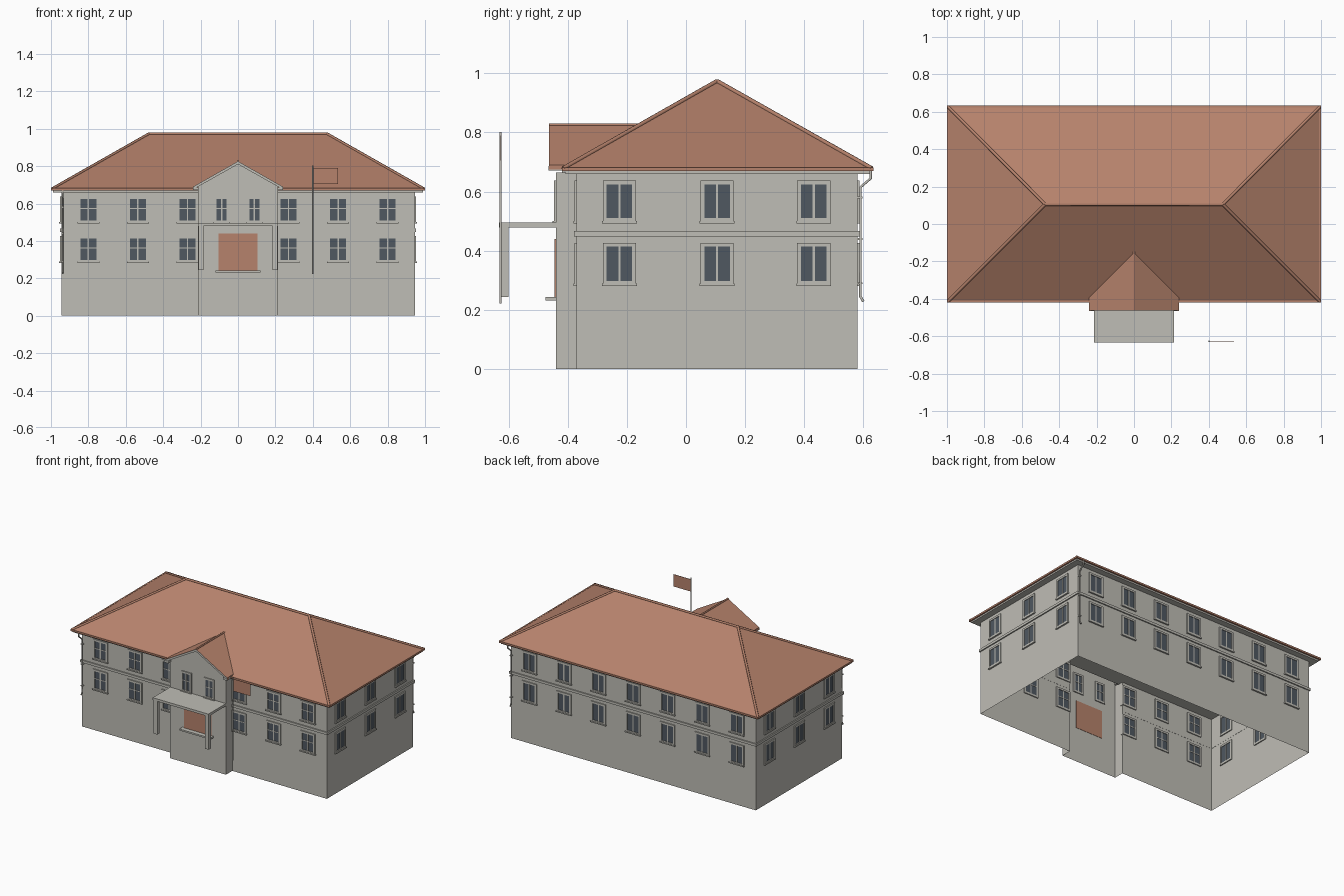
import bpy, bmesh, math
from mathutils import Vector, Matrix

if "Cube" in bpy.data.objects:
    bpy.data.objects.remove(bpy.data.objects["Cube"])


def material(name, rgb):
    m = bpy.data.materials.new(name)
    m.diffuse_color = (*rgb, 1)
    m.use_nodes = True
    m.node_tree.nodes["Principled BSDF"].inputs["Base Color"].default_value = m.diffuse_color
    return m


WALL = material("pale stone grey", (0.52, 0.51, 0.465))
ROOF = material("terracotta", (0.47, 0.225, 0.15))
GLASS = material("slate blue glass", (0.08, 0.098, 0.12))


def finish(name, bm, *mats, normals=True):
    if normals:
        bmesh.ops.recalc_face_normals(bm, faces=bm.faces)
    me = bpy.data.meshes.new(name)
    bm.to_mesh(me)
    bm.free()
    ob = bpy.data.objects.new(name, me)
    bpy.context.collection.objects.link(ob)
    for m in mats:
        me.materials.append(m)
    return ob


def add_box(bm, x, y, z, mat=0, mx=Matrix.Identity(4)):
    c = Vector((sum(x) / 2, sum(y) / 2, sum(z) / 2))
    s = Matrix.Diagonal((x[1] - x[0], y[1] - y[0], z[1] - z[0], 1))
    r = bmesh.ops.create_cube(bm, size=1, matrix=mx @ Matrix.Translation(c) @ s)
    for f in {f for v in r["verts"] for f in v.link_faces}:
        f.material_index = mat


def box(name, x, y, z, mat):
    bm = bmesh.new()
    add_box(bm, x, y, z)
    return finish(name, bm, mat)


def tube(name, pts, r, mat, res=1):
    cu = bpy.data.curves.new(name, 'CURVE')
    cu.dimensions = '3D'
    cu.bevel_depth, cu.bevel_resolution, cu.use_fill_caps = r, res, True
    sp = cu.splines.new('POLY')
    sp.points.add(len(pts) - 1)
    for p, q in zip(sp.points, pts):
        p.co = (*q, 1)
    cu.materials.append(mat)
    ob = bpy.data.objects.new(name, cu)
    bpy.context.collection.objects.link(ob)


# Main dimensions
X, YF, YB, PX, PY, TOP = 0.945, -0.37, 0.58, 0.215, -0.44, 0.665
MID = (YF + YB) / 2

# Open-bottomed walls, with the entrance bay as a bump in the footprint
bm = bmesh.new()
plan = [(-X, YF), (-PX, YF), (-PX, PY), (PX, PY), (PX, YF), (X, YF), (X, YB), (-X, YB)]
lo = [bm.verts.new((x, y, 0)) for x, y in plan]
hi = [bm.verts.new((x, y, TOP)) for x, y in plan]
for i in range(8):
    j = (i + 1) % 8
    bm.faces.new((lo[i], lo[j], hi[j], hi[i]))
# Gable wall above the bay
bm.faces.new((hi[2], hi[3], bm.verts.new((PX, PY, 0.69)), bm.verts.new((0, PY, 0.815)),
              bm.verts.new((-PX, PY, 0.69))))
finish("walls", bm, WALL, normals=False)

# String course around the walls, broken by the bay
bm = bmesh.new()
bz, e = (0.449, 0.466), 0.008
for s in (-1, 1):
    add_box(bm, sorted((s * PX, s * (X + e))), (YF - e, YF + 0.001), bz)
    add_box(bm, sorted((s * (X - 0.001), s * (X + e))), (YF - e, YB + e), bz)
add_box(bm, (-X - e, X + e), (YB - 0.001, YB + e), bz)
finish("string_course", bm, WALL)

# Eaves slab
box("eaves_slab", (-0.99, 0.99), (-0.408, 0.622), (0.66, 0.673), WALL)

# Hipped roof
ex, ey0, ey1, rz, rx = 0.995, -0.415, 0.628, 0.973, 0.475
bm = bmesh.new()
a, b, c, d = [bm.verts.new(p) for p in
              ((-ex, ey0, 0.678), (ex, ey0, 0.678), (ex, ey1, 0.678), (-ex, ey1, 0.678))]
r0, r1 = bm.verts.new((-rx, MID, rz)), bm.verts.new((rx, MID, rz))
for f in ((a, b, r1, r0), (b, c, r1), (c, d, r0, r1), (d, a, r0), (d, c, b, a)):
    bm.faces.new(f)
finish("main_roof", bm, ROOF)

# Ridge and hip caps, eave rim
tube("ridge_cap", [(-rx, MID, rz), (rx, MID, rz)], 0.008, ROOF)
for sx in (-1, 1):
    for y in (ey0, ey1):
        tube("hip_cap", [(sx * ex, y, 0.678), (sx * rx, MID, rz)], 0.008, ROOF)
bm = bmesh.new()
rim = (0.67, 0.682)
for y in (ey0, ey1):
    add_box(bm, (-1, 1), (y - 0.005, y + 0.006), rim)
for x in (-ex, ex):
    add_box(bm, (x - 0.005, x + 0.005), (ey0, ey1), rim)
finish("eave_rim", bm, ROOF)

# Gable roof over the bay, grey on its front edge and underside
bm = bmesh.new()
prof = [(-0.24, 0.69), (0, 0.826), (0.24, 0.69), (0.24, 0.675), (0, 0.81), (-0.24, 0.675)]
v0 = [bm.verts.new((x, -0.463, z)) for x, z in prof]
v1 = [bm.verts.new((x, -0.15, z)) for x, z in prof]
bm.faces.new(v0)
bm.faces.new(v1)
for i in range(6):
    j = (i + 1) % 6
    bm.faces.new((v0[i], v0[j], v1[j], v1[i]))
bmesh.ops.recalc_face_normals(bm, faces=bm.faces)
for f in bm.faces:
    f.material_index = int(f.normal.y < -0.9 or f.normal.z < -0.1)
finish("gable_roof", bm, ROOF, WALL)
tube("gable_ridge_cap", [(0, -0.463, 0.826), (0, -0.14, 0.826)], 0.006, ROOF)
for s in (-1, 1):
    box("gable_eave", sorted((s * 0.21, s * 0.24)), (-0.465, -0.41), (0.671, 0.686), WALL)


# Windows: frame bars, centre mullion, optional transom, sill, glass
def window(bm, mx, w, z0, z1, transom):
    t, dp, h = 0.013, (-0.007, 0.007), w / 2
    for s in (-1, 1):
        add_box(bm, sorted((s * h, s * (h - t))), dp, (z0, z1), 0, mx)
    add_box(bm, (-h, h), dp, (z0, z0 + t), 0, mx)
    add_box(bm, (-h, h), dp, (z1 - t, z1), 0, mx)
    add_box(bm, (-0.004, 0.004), (-0.005, 0.005), (z0, z1), 0, mx)
    if transom:
        zm = z0 + (z1 - z0) * 0.55
        add_box(bm, (-h, h), (-0.005, 0.005), (zm - 0.003, zm + 0.003), 0, mx)
    add_box(bm, (-h - 0.003, h + 0.003), (-0.011, 0), (z0 - 0.004, z0 + 0.004), 0, mx)
    add_box(bm, (-h + t, h - t), (-0.003, 0.003), (z0 + t, z1 - t), 1, mx)


front = [(s * x, YF) for s in (-1, 1) for x in (0.27, 0.535, 0.80)]
side = (-0.225, 0.105, 0.432)
rows = ((0.285, 0.427), (0.497, 0.637))
walls = [("front_windows", front, 0, 0.112, rows, True),
         ("bay_windows", [(-0.088, PY), (0.088, PY)], 0, 0.08, rows[1:], True),
         ("right_windows", [(X, y) for y in side], 90, 0.112, rows, False),
         ("back_windows", [(0.8 * i / 3, YB) for i in range(-3, 4)], 180, 0.112, rows, False),
         ("left_windows", [(-X, y) for y in side], 270, 0.112, rows, False)]
for name, spots, ang, w, levels, transom in walls:
    bm = bmesh.new()
    for x, y in spots:
        mx = Matrix.Translation((x, y, 0)) @ Matrix.Rotation(math.radians(ang), 4, 'Z')
        for z0, z1 in levels:
            window(bm, mx, w, z0, z1, transom)
    finish(name, bm, WALL, GLASS)

# Entrance: canopy, columns, door, step
box("canopy", (-PX, PX), (-0.633, PY), (0.479, 0.496), WALL)
for s in (-1, 1):
    box("canopy_column", sorted((s * 0.184, s * 0.212)), (-0.626, -0.6), (0.244, 0.48), WALL)
box("door", (-0.105, 0.105), (PY - 0.004, PY + 0.002), (0.243, 0.44), ROOF)
box("door_step", (-0.12, 0.12), (-0.475, PY), (0.232, 0.243), WALL)

# Flagpole and flag
tube("flagpole", [(0.4, -0.627, 0.222), (0.4, -0.627, 0.802)], 0.004, WALL)
box("flag", (0.402, 0.535), (-0.628, -0.626), (0.705, 0.79), ROOF)

# Drainpipes at opposite corners (half-turn symmetric)
path = [(0.625, 0.67), (0.625, 0.645), (0.59, 0.615), (0.59, 0.245), (0.6, 0.228)]
for name, s in (("back_drainpipe", 1), ("front_drainpipe", -1)):
    tube(name, [(s * 0.937, MID + s * (y - MID), z) for y, z in path], 0.005, WALL)
    for z in (0.29, 0.44, 0.58):
        box(name + "_bracket", (s * 0.937 - 0.007, s * 0.937 + 0.007),
            sorted((MID + s * (YB - MID), MID + s * (0.597 - MID))), (z - 0.003, z + 0.003), WALL)
